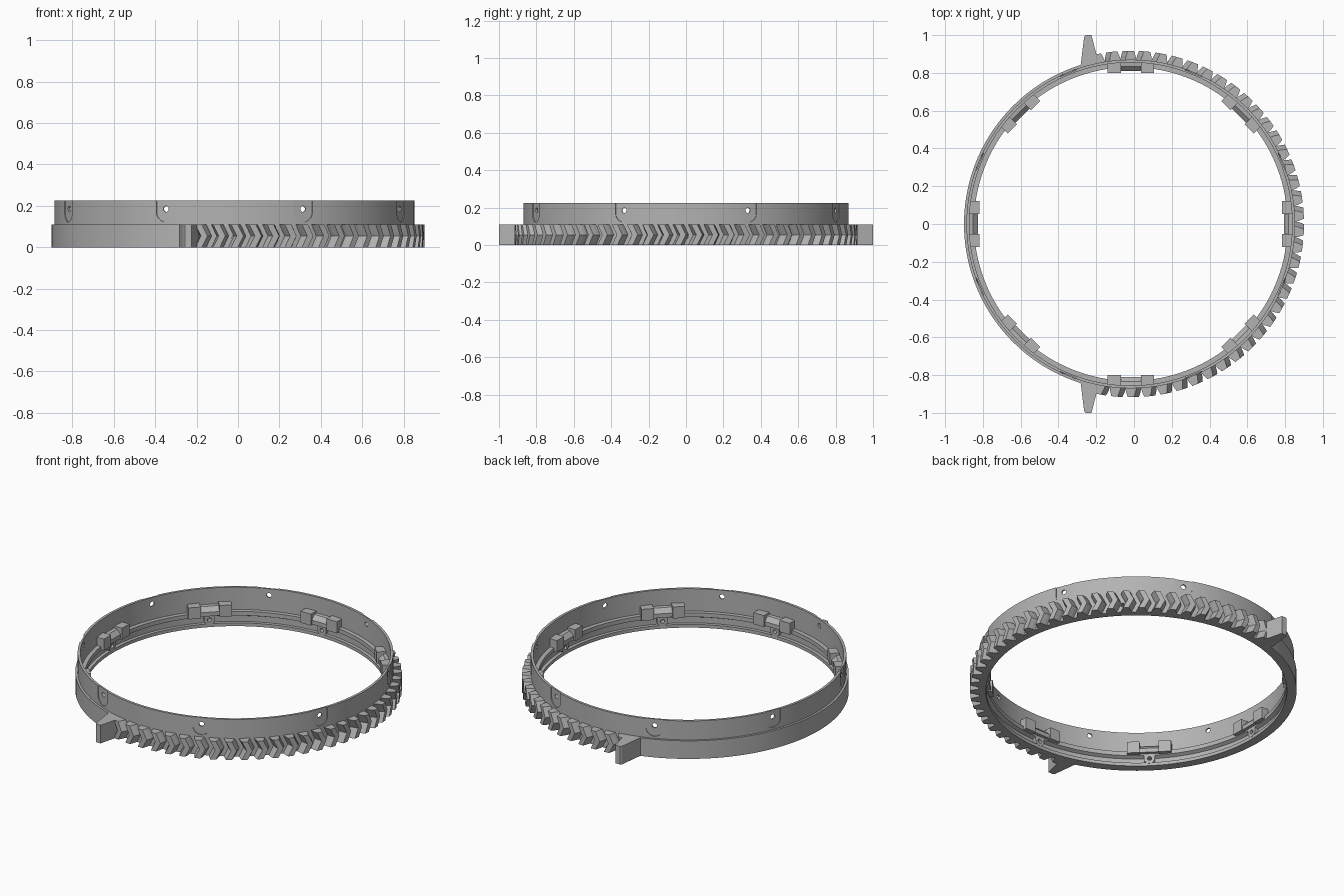
import bpy, bmesh
from math import sin, cos, pi, radians
from mathutils import Matrix, Vector

if "Cube" in bpy.data.objects:
    bpy.data.objects.remove(bpy.data.objects["Cube"], do_unlink=True)

CX = -0.017            # ring axis
BASE_H, TOP_H = 0.11, 0.225
WALL, INNER, BAND, TIP = 0.87, 0.855, 0.883, 0.917

grey = bpy.data.materials.new("plain grey")
grey.use_nodes = True
grey.diffuse_color = (0.45, 0.45, 0.45, 1)
grey.node_tree.nodes["Principled BSDF"].inputs["Base Color"].default_value = (0.45, 0.45, 0.45, 1)


def loft(bm, sections, closed=False):
    """Skin a list of equal-length point loops; cap the ends unless closed."""
    rows = [[bm.verts.new(p) for p in s] for s in sections]
    n = len(rows[0])
    for i in range(len(rows) if closed else len(rows) - 1):
        a, b = rows[i], rows[(i + 1) % len(rows)]
        for j in range(n):
            k = (j + 1) % n
            bm.faces.new((a[j], a[k], b[k], b[j]))
    if not closed:
        bm.faces.new(rows[0])
        bm.faces.new(rows[-1])


def finish(bm, name, smooth=False):
    bmesh.ops.recalc_face_normals(bm, faces=bm.faces)
    me = bpy.data.meshes.new(name)
    bm.to_mesh(me)
    bm.free()
    me.materials.append(grey)
    ob = bpy.data.objects.new(name, me)
    ob.location.x = CX
    bpy.context.collection.objects.link(ob)
    if smooth:
        shade(ob)
    return ob


def select(ob):
    bpy.ops.object.select_all(action='DESELECT')
    ob.select_set(True)
    bpy.context.view_layer.objects.active = ob


def shade(ob):
    select(ob)
    bpy.ops.object.shade_smooth_by_angle(angle=radians(30))


def lathe(name, profile, start=0, end=360, steps=160):
    full = end - start == 360
    bm = bmesh.new()
    angles = [radians(start + (end - start) * i / steps) for i in range(steps if full else steps + 1)]
    loft(bm, [[(r * cos(a), r * sin(a), z) for r, z in profile] for a in angles], full)
    return finish(bm, name, True)


def place(bm, angle, outline, r0, r1):
    """Extrude a (tangent, z) outline radially from r0 to r1 at an angle."""
    turn = Matrix.Rotation(radians(angle), 3, 'Z')
    loft(bm, [[turn @ Vector((r, t, z)) for t, z in outline] for r in (r0, r1)])


def circle(z, r, n=20):
    return [(r * cos(2 * pi * i / n), z + r * sin(2 * pi * i / n)) for i in range(n)]


def u_shape(z, r, top, n=16):
    arc = [(r * cos(pi + pi * i / n), z + r * sin(pi + pi * i / n)) for i in range(n + 1)]
    return arc + [(r, top), (-r, top)]


def box(t0, t1, z0, z1):
    return [(t0, z0), (t1, z0), (t1, z1), (t0, z1)]


def cut(ob, cutter):
    mod = ob.modifiers.new("cut", 'BOOLEAN')
    mod.object, mod.operation, mod.solver = cutter, 'DIFFERENCE', 'EXACT'
    select(ob)
    bpy.ops.object.modifier_apply(modifier=mod.name)


# Main ring: thin upper wall, inner ledge, groove and bottom lip
ring = lathe("main_ring", [(WALL, 0), (WALL, TOP_H), (INNER, TOP_H), (INNER, 0.09), (0.83, 0.09),
                           (0.83, 0.065), (0.85, 0.055), (0.85, 0.02), (0.83, 0.02), (0.83, 0)])

# Thick plain band on the side without teeth
lathe("plain_band", [(0.86, 0), (BAND, 0), (BAND, BASE_H), (0.86, BASE_H)], 104.5, 255.5, 70)

# Small tabs under the clips
bm = bmesh.new()
for k in range(8):
    place(bm, k * 45, u_shape(0.045, 0.03, 0.08), 0.828, 0.856)
tabs = finish(bm, "hole_tabs")

# Screw recesses and holes
cutters = []
bm = bmesh.new()
for k in range(8):
    place(bm, k * 45 + 22.5, u_shape(0.17, 0.048, TOP_H + 0.05), 0.864, 0.95)
cutters.append(finish(bm, "recess_cutter"))
bm = bmesh.new()
for k in range(8):
    place(bm, k * 45 + 22.5, circle(0.185, 0.014), 0.8, 0.95)
    place(bm, k * 45, circle(0.045, 0.012), 0.78, 0.95)
cutters.append(finish(bm, "hole_cutter"))
for c in cutters:
    cut(ring, c)
cut(tabs, cutters[1])
for c in cutters:
    bpy.data.objects.remove(c, do_unlink=True)
shade(ring)
shade(tabs)

# Inner clips: two blocks joined by a sloped bar
bm = bmesh.new()
for k in range(8):
    for s in (-1, 1):
        place(bm, k * 45, box(s * 0.053, s * 0.122, 0.07, 0.14), 0.80, 0.86)
    turn = Matrix.Rotation(radians(k * 45), 3, 'Z')
    section = [(0.81, 0.075), (0.86, 0.075), (0.86, 0.128), (0.835, 0.125), (0.81, 0.1)]
    loft(bm, [[turn @ Vector((r, t, z)) for r, z in section] for t in (-0.055, 0.055)])
finish(bm, "inner_clips")

# Herringbone teeth
PITCH = 360 / 66
SKEW = 0.03
half = [(0.86, 0.031), (0.89, 0.025), (TIP, 0.016)]
shape = [(r, -w) for r, w in half] + [(r, w) for r, w in reversed(half)]
bm = bmesh.new()
for i in range(-19, 19):
    sections = []
    for z, skew in ((0, 0), (BASE_H / 2, SKEW), (BASE_H, 0)):
        turn = Matrix.Rotation(radians((i + 0.5) * PITCH) + skew, 3, 'Z')
        sections.append([turn @ Vector((r, t, z)) for r, t in shape])
    loft(bm, sections)
finish(bm, "gear_teeth")

# End stops, mirrored front to back
stop = [(-0.268, 0.82), (-0.247, 0.99), (-0.24, 1.0), (-0.208, 1.0), (-0.19, 0.93), (-0.17, 0.85)]
for s, name in ((-1, "front_stop"), (1, "back_stop")):
    bm = bmesh.new()
    loft(bm, [[(x, s * y, z) for x, y in stop] for z in (0, BASE_H)])
    finish(bm, name)
